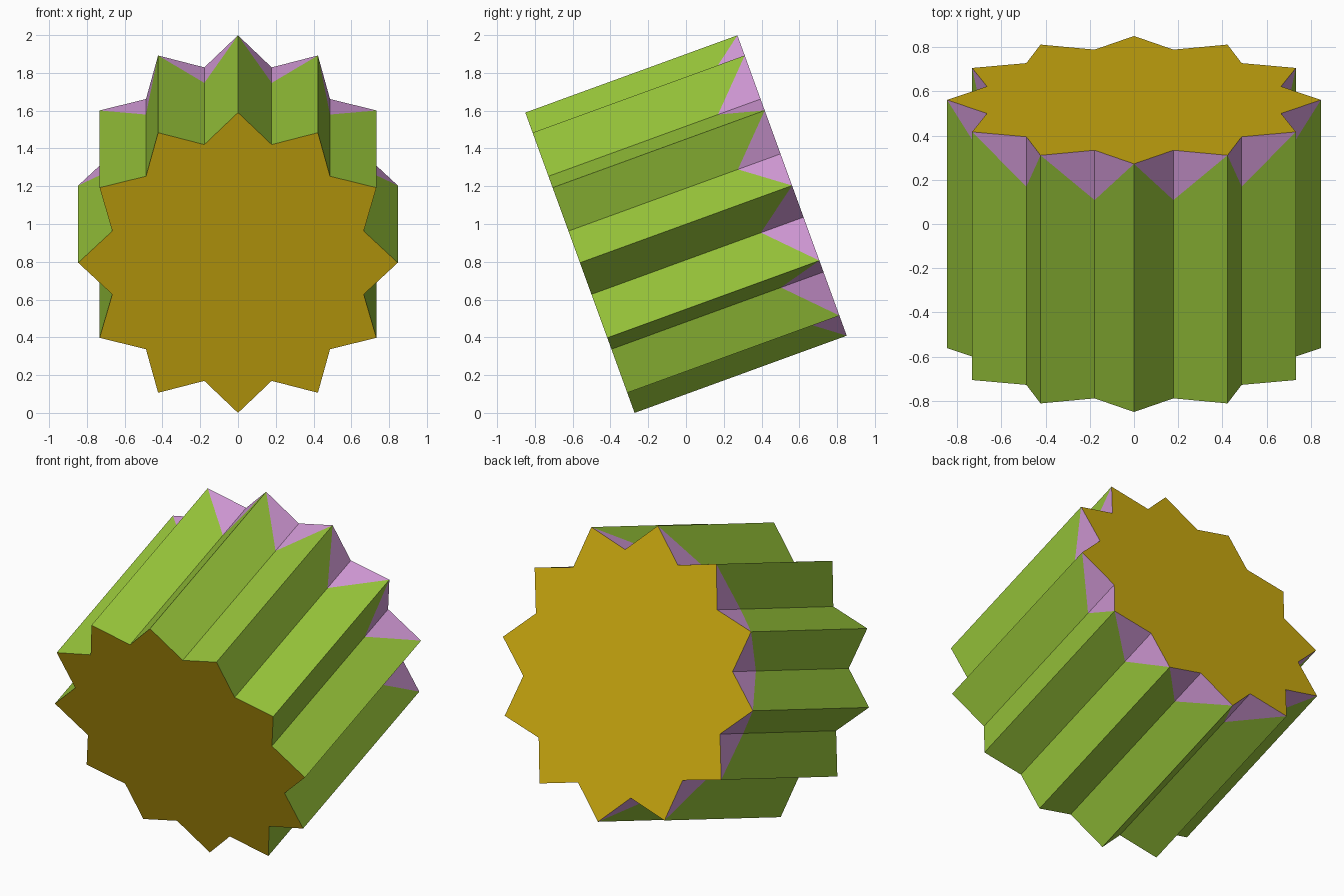
import bpy, bmesh, math
from mathutils import Matrix, Vector

if "Cube" in bpy.data.objects:
    bpy.data.objects.remove(bpy.data.objects["Cube"])

POINTS = 12
OUTER, INNER = 0.846, 0.689
LENGTH = 1.195
ACCENT = 0.24            # how far the accents reach along each groove
TILT = math.radians(20)


def material(name, rgb):
    m = bpy.data.materials.new(name)
    m.diffuse_color = (*rgb, 1)
    m.use_nodes = True
    m.node_tree.nodes["Principled BSDF"].inputs["Base Color"].default_value = m.diffuse_color
    return m


mesh = bpy.data.meshes.new("star_prism")
prism = bpy.data.objects.new("star_prism", mesh)
bpy.context.collection.objects.link(prism)
for name, rgb in (("leaf green", (0.305, 0.546, 0.041)),
                  ("gold", (0.631, 0.423, 0.005)),
                  ("lilac", (0.631, 0.314, 0.66))):
    mesh.materials.append(material(name, rgb))

bm = bmesh.new()


def ring(y):
    """Star outline: even entries are tips, odd entries are grooves."""
    verts = []
    for i in range(2 * POINTS):
        r = INNER if i % 2 else OUTER
        a = math.pi * i / POINTS
        verts.append(bm.verts.new((r * math.sin(a), y, r * math.cos(a))))
    return verts


def face(verts, mat):
    bm.faces.new(verts).material_index = mat


front, back = ring(-LENGTH / 2), ring(LENGTH / 2)

# accent apex on each groove edge
apex = {i: bm.verts.new(back[i].co - Vector((0, ACCENT, 0)))
        for i in range(1, 2 * POINTS, 2)}

# flutes with a triangular accent at the back end
for g in apex:
    for tip in (g - 1, (g + 1) % (2 * POINTS)):
        face((front[tip], front[g], apex[g], back[tip]), 0)
        face((back[tip], apex[g], back[g]), 2)

# end caps
face(front, 1)
face(back, 1)

bmesh.ops.recalc_face_normals(bm, faces=bm.faces)

# tilt the back end up and stand the lowest tip on the floor
bm.transform(Matrix.Rotation(TILT, 4, 'X'))
low = min(v.co.z for v in bm.verts)
bm.transform(Matrix.Translation((0, 0, -low)))
bm.to_mesh(mesh)
bm.free()
